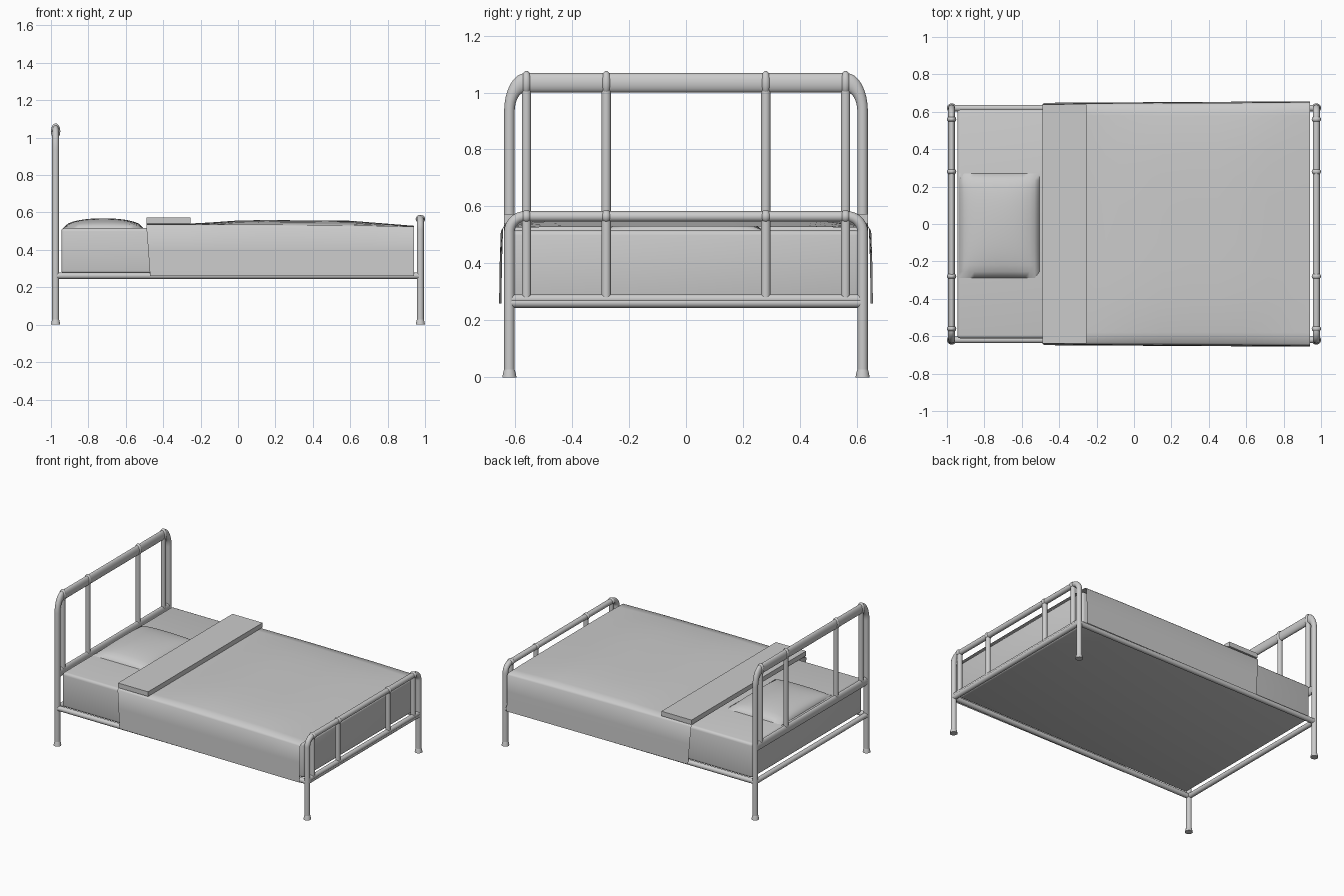
import bpy, bmesh
from math import sin, cos, pi
from mathutils import Vector

if "Cube" in bpy.data.objects:
    bpy.data.objects.remove(bpy.data.objects["Cube"])

R = 0.0185          # tube radius
PY = 0.62           # post offset in y
PX = 0.975          # bed end offset in x


def finish(bm, name, angle=40):
    bmesh.ops.recalc_face_normals(bm, faces=bm.faces[:])
    me = bpy.data.meshes.new(name)
    bm.to_mesh(me)
    bm.free()
    ob = bpy.data.objects.new(name, me)
    bpy.context.collection.objects.link(ob)
    bpy.ops.object.select_all(action='DESELECT')
    ob.select_set(True)
    bpy.context.view_layer.objects.active = ob
    bpy.ops.object.shade_smooth_by_angle(angle=angle * pi / 180)
    return ob


def tube(name, pts, radii, zs=1.0, n=20):
    """Sweep a circle along a path in 3D; zs stretches the result in z."""
    bm = bmesh.new()
    pts = [Vector(p) for p in pts]
    rings = []
    for i, p in enumerate(pts):
        t = (pts[min(i + 1, len(pts) - 1)] - pts[max(i - 1, 0)]).normalized()
        u = Vector((1, 0, 0)) if abs(t.x) < 0.9 else Vector((0, 1, 0))
        v = t.cross(u).normalized()
        r = radii[i] if isinstance(radii, list) else radii
        ring = []
        for k in range(n):
            a = 2 * pi * k / n
            q = p + (u * cos(a) + v * sin(a)) * r
            ring.append(bm.verts.new((q.x, q.y, q.z * zs)))
        rings.append(ring)
    for a, b in zip(rings, rings[1:]):
        for k in range(n):
            bm.faces.new((a[k], a[(k + 1) % n], b[(k + 1) % n], b[k]))
    bm.faces.new(rings[0])
    bm.faces.new(rings[-1])
    return finish(bm, name)


def bed_end(name, x, zs):
    top, bend = 0.565, 0.055
    # bent outer tube
    arc = [(x, PY - bend + bend * cos(a), top - bend + bend * sin(a))
           for a in [pi / 2 * i / 8 for i in range(9)]]
    path = [(x, PY, 0.002)] + arc + [(p[0], -p[1], p[2]) for p in reversed(arc)] + [(x, -PY, 0.002)]
    tube(name + "_frame", path, R, zs)
    tube(name + "_cross_rail", [(x, -PY, 0.275), (x, PY, 0.275)], 0.0165, zs)
    for i, y in enumerate((-0.56, -0.28, 0.28, 0.56)):
        tube(f"{name}_bar_{i}", [(x, y, 0.28), (x, y, top)], 0.0165, zs, 16)
        # rounded collar where the bar wraps the top rail
        bm = bmesh.new()
        bmesh.ops.create_uvsphere(bm, u_segments=16, v_segments=12, radius=1)
        for v in bm.verts:
            v.co = Vector((x + v.co.x * 0.025, y + v.co.y * 0.019, (top + v.co.z * 0.023) * zs))
        finish(bm, f"{name}_collar_{i}")
    # flared feet
    for s in (-1, 1):
        tube(f"{name}_foot_{s}", [(x, s * PY, z) for z in (0, 0.02, 0.028)], [0.025, 0.021, R])


bed_end("footboard", PX, 1.0)
bed_end("headboard", -PX, 1.83)

# base frame
FZ = 0.262
for s in (-1, 1):
    tube(f"side_rail_{s}", [(-PX, s * PY, FZ), (PX, s * PY, FZ)], 0.0175)
    tube(f"end_rail_{s}", [(s * PX, -PY, FZ), (s * PX, PY, FZ)], 0.0175)


def box(name, x0, x1, y0, y1, z0, z1, bevel=0.0):
    bm = bmesh.new()
    bmesh.ops.create_cube(bm, size=1)
    for v in bm.verts:
        v.co = Vector(((x0 + x1) / 2 + v.co.x * (x1 - x0), (y0 + y1) / 2 + v.co.y * (y1 - y0),
                       (z0 + z1) / 2 + v.co.z * (z1 - z0)))
    if bevel:
        bmesh.ops.bevel(bm, geom=bm.edges[:], offset=bevel, segments=3, profile=0.5, affect='EDGES')
    return finish(bm, name)


box("mattress", -0.945, 0.94, -0.612, 0.612, 0.272, 0.517, 0.018)
box("sheet_fold", -0.49, -0.255, -0.638, 0.638, 0.541, 0.574)

# pillow: domed grid
bm = bmesh.new()
bmesh.ops.create_grid(bm, x_segments=16, y_segments=16, size=1)
for v in bm.verts:
    a, b = v.co.x, v.co.y
    d = (max(0, 1 - a ** 4) * max(0, 1 - b ** 4)) ** 0.5
    ca = 1 - a * a
    v.co = Vector((-0.72 + a * 0.215, -0.01 + b * 0.28, 0.517 + 0.03 * d + 0.022 * ca * (1 - b * b)))
edges = [e for e in bm.edges if e.is_boundary]
ext = bmesh.ops.extrude_edge_only(bm, edges=edges)
for g in ext["geom"]:
    if isinstance(g, bmesh.types.BMVert):
        g.co.z = 0.51
finish(bm, "pillow", 60)

# blanket: domed sheet draped over both sides
bm = bmesh.new()
xs = [-0.49, -0.37, -0.255, -0.15, 0, 0.15, 0.3, 0.45, 0.6, 0.72, 0.84, 0.94]
ys = [0.645, 0.632, 0.58, 0.5, 0.4, 0.25, 0.1]
rows = []
for x in xs:
    t = (x + 0.49) / 1.43
    edge = 0.536 - 0.012 * t
    if x < -0.25:
        crown = 0.541 - edge
    else:
        crown = 0.005 + 0.024 * min(1, (x + 0.255) / 0.3) * max(0, min(1, (0.94 - x) / 0.34))
    w = 0.008 * t
    half = [(0.648 + w, 0.26, 0.02 * (1 - t)), (0.646 + w, 0.40, 0.01 * (1 - t)), (0.642 + w, edge - 0.01, 0)]
    half += [(y + w if y > 0.6 else y, edge + crown * (1 - (y / 0.66) ** 4), 0) for y in ys[1:]]
    pts = [(x + dx, -y, z) for y, z, dx in half] + [(x + dx, y, z) for y, z, dx in reversed(half)]
    rows.append([bm.verts.new(p) for p in pts])
for a, b in zip(rows, rows[1:]):
    for k in range(len(a) - 1):
        bm.faces.new((a[k], b[k], b[k + 1], a[k + 1]))
finish(bm, "blanket", 75)
